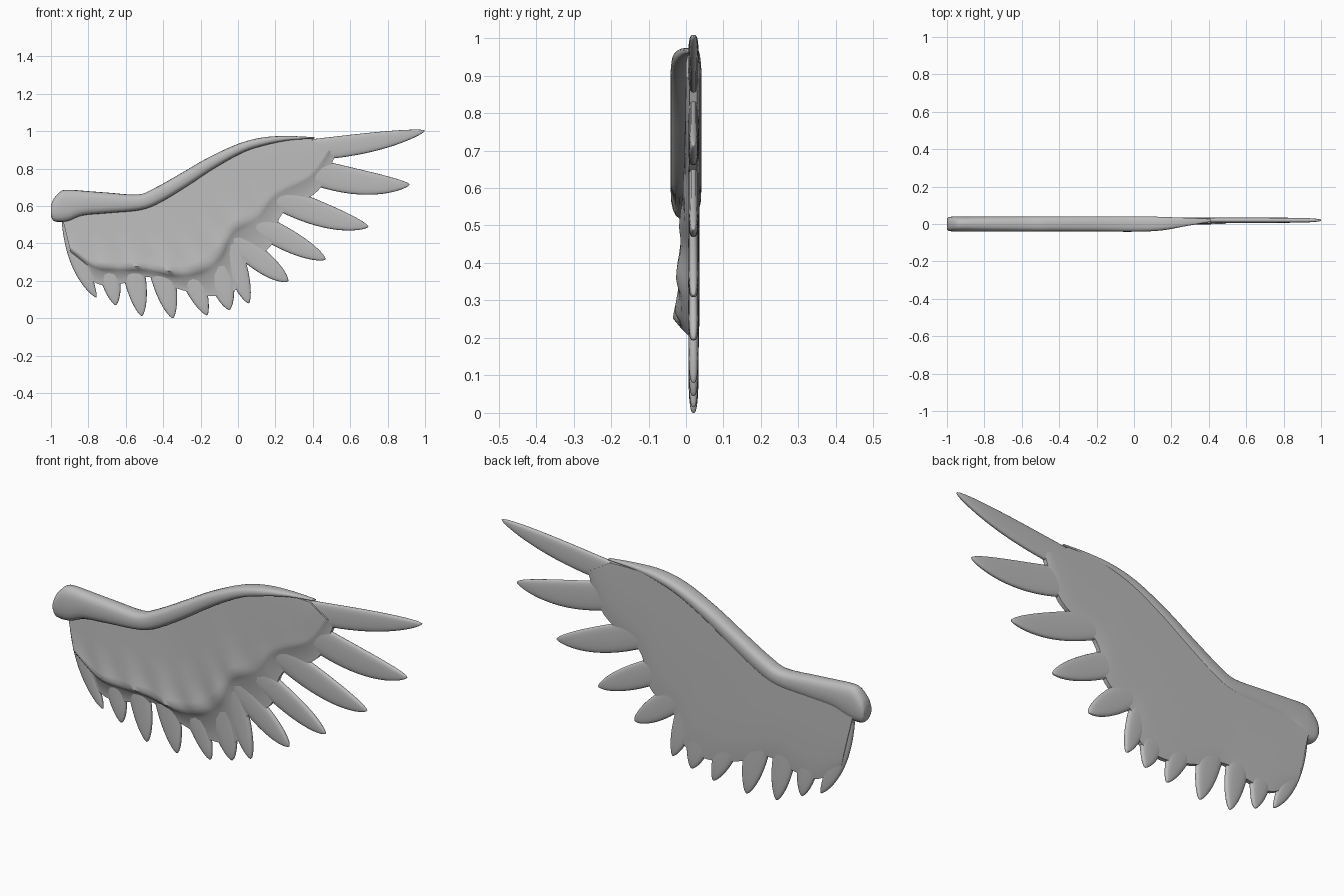
import bpy, bmesh, math
from mathutils import Vector

cube = bpy.data.objects.get("Cube")
if cube:
    bpy.data.objects.remove(cube, do_unlink=True)

grey = bpy.data.materials.new("plain grey")
grey.use_nodes = True
COLOUR = (0.5, 0.5, 0.5, 1)
grey.diffuse_color = COLOUR
grey.node_tree.nodes["Principled BSDF"].inputs["Base Color"].default_value = COLOUR


def loft(name, rings):
    """Skin a list of equal closed rings, cap both ends and shade smooth."""
    bm = bmesh.new()
    loops = [[bm.verts.new(p) for p in ring] for ring in rings]
    count = len(loops[0])
    for a, b in zip(loops, loops[1:]):
        for i in range(count):
            j = (i + 1) % count
            bm.faces.new((a[i], a[j], b[j], b[i]))
    bm.faces.new(loops[0])
    bm.faces.new(loops[-1])
    bmesh.ops.recalc_face_normals(bm, faces=bm.faces)
    mesh = bpy.data.meshes.new(name)
    bm.to_mesh(mesh)
    bm.free()
    mesh.materials.append(grey)
    obj = bpy.data.objects.new(name, mesh)
    bpy.context.collection.objects.link(obj)
    bpy.ops.object.select_all(action='DESELECT')
    obj.select_set(True)
    bpy.context.view_layer.objects.active = obj
    bpy.ops.object.shade_smooth_by_angle(angle=math.radians(50))
    return obj


def oval(centre, side, width, depth, power, count=20):
    """Rounded-box ring spanned by a side direction and the y axis."""
    ring = []
    for k in range(count):
        a = math.tau * k / count
        c, s = math.cos(a), math.sin(a)
        u = math.copysign(abs(c) ** power, c) * width
        v = math.copysign(abs(s) ** power, s) * depth
        ring.append(centre + side * u + Vector((0, v, 0)))
    return ring


def smooth(rows, steps):
    """Catmull-Rom interpolation through rows of numbers."""
    rows = [Vector(r) for r in rows]
    out = []
    for i in range(len(rows) - 1):
        a, b = rows[max(i - 1, 0)], rows[i]
        c, d = rows[i + 1], rows[min(i + 2, len(rows) - 1)]
        for k in range(steps):
            t = k / steps
            out.append(b + (c - a) * (t / 2)
                       + (a * 2 - b * 5 + c * 4 - d) * (t * t / 2)
                       + (b * 3 - a - c * 3 + d) * (t ** 3 / 2))
    return out + [rows[-1]]


def across(direction):
    """Unit vector at right angles to a direction in the xz plane."""
    return Vector((-direction.z, 0, direction.x)).normalized()


# Leading arm: x, z, half height, y centre, half depth
ARM = [
    (-1, .575, .03, 0, .03), (-.985, .58, .06, 0, .038),
    (-.945, .598, .083, 0, .041), (-.9, .605, .082, 0, .041),
    (-.83, .616, .066, 0, .041), (-.7, .617, .055, 0, .041),
    (-.53, .62, .042, 0, .041), (-.43, .658, .041, 0, .041),
    (-.286, .742, .038, 0, .041), (-.14, .832, .033, 0, .041),
    (.02, .912, .026, 0, .041), (.15, .948, .021, .002, .036),
    (.28, .963, .011, .011, .022), (.41, .964, .004, .02, .008),
]
path = smooth(ARM, 4)
rings = []
for i, (x, z, half, y, depth) in enumerate(path):
    before, after = path[max(i - 1, 0)], path[min(i + 1, len(path) - 1)]
    way = Vector((after[0] - before[0], 0, after[1] - before[1]))
    side = Vector((0, 0, 1)) if x < -.8 else across(way)
    rings.append(oval(Vector((x, y, z)), side, half, depth, .75))
loft("leading_arm", rings)

# Feathers: root x z, middle x z, tip x z, half width
FEATHERS = [
    (.25, .89, .64, .93, 1, 1.003, .06),
    (.3, .82, .62, .733, .917, .715, .075),
    (.13, .69, .43, .56, .697, .49, .072),
    (.01, .556, .27, .415, .468, .315, .064),
    (-.07, .465, .126, .305, .268, .198, .064),
    (-.035, .395, .008, .23, .058, .08, .055),
    (-.126, .395, -.088, .209, -.045, .045, .072),
    (-.313, .395, -.238, .198, -.165, .016, .065),
    (-.447, .395, -.393, .187, -.348, 0, .067),
    (-.596, .42, -.548, .198, -.514, .012, .062),
    (-.74, .45, -.687, .235, -.653, .07, .06),
    (-.9, .52, -.847, .3, -.757, .112, .05),
]
for n, (rx, rz, mx, mz, tx, tz, half) in enumerate(FEATHERS):
    root, mid, tip = Vector((rx, .02, rz)), Vector((mx, .02, mz)), Vector((tx, .02, tz))
    bend = mid * 2 - (root + tip) / 2
    rings = []
    for k in range(25):
        t = math.sin(math.pi / 2 * k / 24) * .999
        spot = root * (1 - t) ** 2 + bend * (2 * t * (1 - t)) + tip * t * t
        way = (bend - root) * (1 - t) + (tip - bend) * t
        width = half * (.85 + .3 * t * (1 - t) * 2) * (1 - t ** 3) ** .65
        depth = .014 * (1 - t ** 8) ** .4
        rings.append(oval(spot, across(way), width, depth, .7))
    loft("feather_%d" % (n + 1), rings)

# Wing web: top x z, bottom x z, ridge height, ridge position down the column
WEB = [
    (-.94, .54, -.875, .27, .4, .6), (-.858, .583, -.74, .18, .8, .72),
    (-.74, .604, -.612, .187, 1, .78), (-.607, .615, -.473, .22, 1, .86),
    (-.473, .636, -.313, .155, 1.2, .8), (-.393, .68, -.136, .118, 1, .72),
    (-.286, .743, -.01, .155, .9, .66), (-.18, .818, .045, .294, .7, .64),
    (-.045, .888, .174, .385, .35, .65), (.088, .93, .238, .561, .2, .7),
    (.249, .955, .43, .684, .1, .7), (.393, .955, .521, .877, 0, .7),
]
rings = []
for i, (ax, az, bx, bz, swell, ridge) in enumerate(smooth(WEB, 6)):
    top, low = Vector((ax, 0, az)), Vector((bx, 0, bz))
    wave = .006 * math.sin(i * .9) * swell
    front = [(0, .004), (ridge * .4, -.004 * swell), (ridge * .75, -.012 * swell),
             (ridge * .93, -.02 * swell - wave), (ridge, -.024 * swell - wave),
             (ridge + .05, -.012 * swell), (ridge + .09, .006), (1, .01)]
    back = [(1, .03), (.9, .034), (.75, .036), (.4, .036), (0, .034)]
    rings.append([top.lerp(low, v) + Vector((0, y, 0)) for v, y in front + back])
loft("wing_web", rings)
